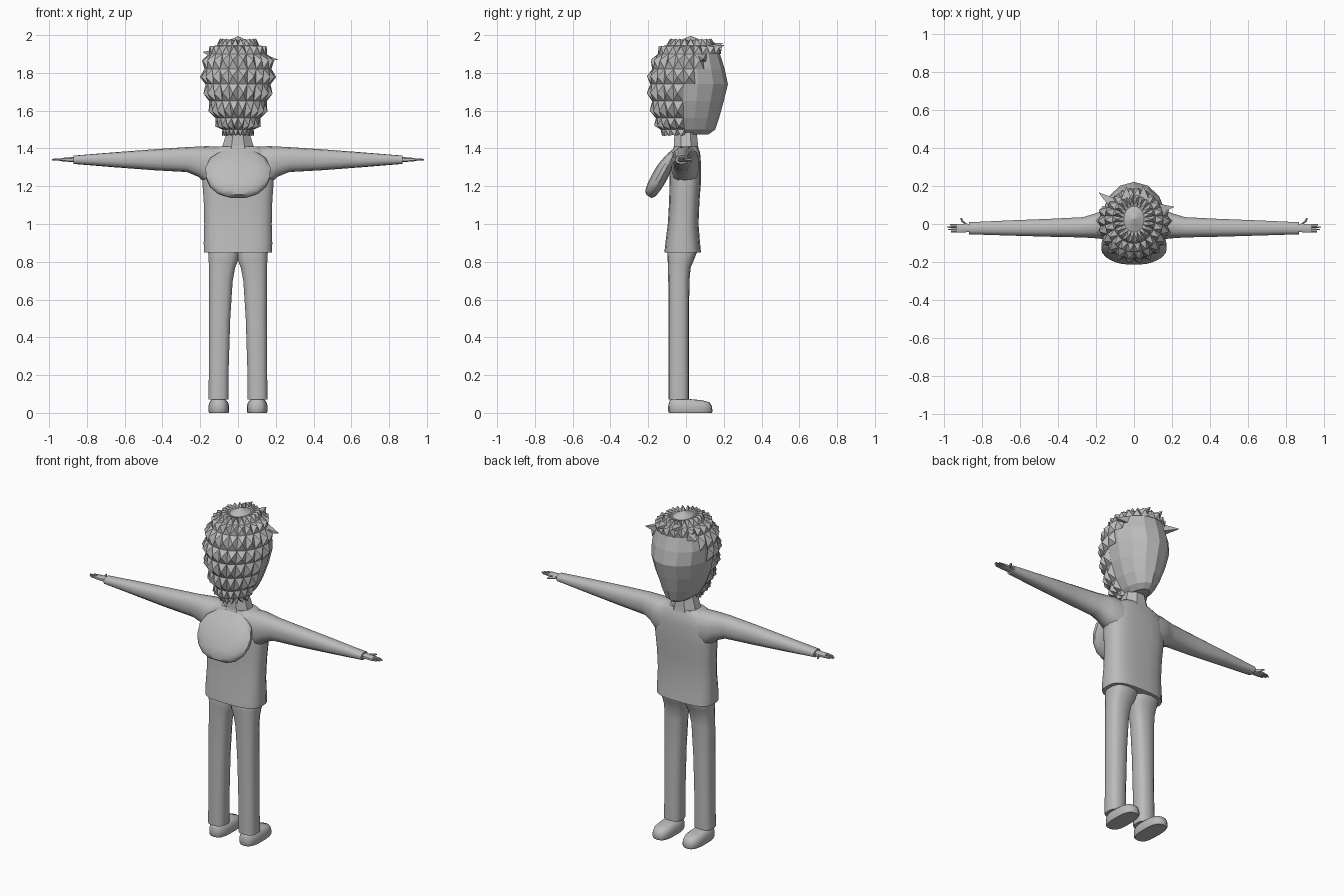
import bpy, bmesh, math
from mathutils import Vector as V

grey = bpy.data.materials.new("plain grey")
grey.diffuse_color = (0.5, 0.5, 0.5, 1)


def finish(name, bm, smooth=False, mirror=False):
    me = bpy.data.meshes.new(name)
    bm.to_mesh(me)
    bm.free()
    ob = bpy.data.objects.new(name, me)
    bpy.context.collection.objects.link(ob)
    me.materials.append(grey)
    bpy.context.view_layer.objects.active = ob
    ob.select_set(True)
    if smooth:
        bpy.ops.object.shade_smooth_by_angle(angle=math.radians(50))
    ob.select_set(False)
    if mirror:
        ob.modifiers.new("mirror", 'MIRROR')
    return ob


def loft(rings, n=12, p=2.0, bm=None):
    """Closed skin over superellipse rings given as (centre, half axis a, half axis b)."""
    bm = bm or bmesh.new()
    pw = lambda t: math.copysign(abs(t) ** (2 / p), t)
    rows, faces = [], []
    for c, a, b in rings:
        rows.append([])
        for i in range(n):
            t = 2 * math.pi * (i + 0.5) / n
            rows[-1].append(bm.verts.new(V(c) + V(a) * pw(math.cos(t)) + V(b) * pw(math.sin(t))))
    for r, s in zip(rows, rows[1:]):
        for i in range(n):
            j = (i + 1) % n
            faces.append(bm.faces.new((r[i], r[j], s[j], s[i])))
    faces += [bm.faces.new(rows[0][::-1]), bm.faces.new(rows[-1])]
    bmesh.ops.recalc_face_normals(bm, faces=faces)
    return bm


def level(z, x0, x1, y0, y1):
    """Horizontal ring from its extents."""
    return ((x0 + x1) / 2, (y0 + y1) / 2, z), ((x1 - x0) / 2, 0, 0), (0, (y1 - y0) / 2, 0)


def across(x, y0, y1, z0, z1):
    """Ring facing along x from its extents."""
    return (x, (y0 + y1) / 2, (z0 + z1) / 2), (0, (y1 - y0) / 2, 0), (0, 0, (z1 - z0) / 2)


# Head: faceted loft, face towards +y
skull = [(1.475, .05, -.09, .12), (1.50, .08, -.13, .155), (1.56, .115, -.155, .175),
         (1.65, .15, -.175, .20), (1.74, .17, -.185, .222), (1.82, .175, -.175, .205),
         (1.90, .15, -.145, .18), (1.945, .11, -.10, .15), (1.968, .05, -.04, .09)]
finish("head", loft([level(z, -w, w, b, f) for z, w, b, f in skull], 14))

# Hair: same shell, face opening removed, every facet raised to a spike
bm = loft([level(z, -w - .004, w + .004, b - .004, f + .004) for z, w, b, f in skull], 22)


def is_face(f):
    c = f.calc_center_median()
    edge = 0.0 if c.z < 1.75 else 0.07 if c.z < 1.82 else 0.11 if c.z < 1.89 else 1
    return c.y > edge or c.z < 1.48


bmesh.ops.delete(bm, geom=[f for f in bm.faces if is_face(f)], context='FACES')
bmesh.ops.poke(bm, faces=bm.faces[:], offset=0.028)
finish("spiky_hair", bm)

# Loose tufts along the hairline
bm = bmesh.new()
for base, tip in (((.13, .08, 1.88), (.21, .09, 1.87)), ((-.11, .11, 1.90), (-.185, .165, 1.91)),
                  ((.05, .13, 1.93), (.05, .20, 1.945)), ((-.04, .13, 1.94), (-.04, .195, 1.955))):
    b, t = V(base), V(tip)
    side = (t - b).cross(V((0, 0, 1))).normalized() * .04
    loft([(b, side, (0, 0, .03)), (t, side * .05, (0, 0, .002))], 4, bm=bm)
finish("hair_tufts", bm)

# Neck
finish("neck", loft([level(1.36, -.10, .10, -.085, .08), level(1.41, -.09, .09, -.07, .07),
                     level(1.50, -.06, .06, -.065, .06)], 8))

# Shirt body
finish("shirt_body", loft([
    level(.85, -.182, .182, -.115, .08), level(.90, -.183, .183, -.11, .075),
    level(1.0, -.18, .18, -.097, .067), level(1.12, -.183, .183, -.09, .072),
    level(1.22, -.19, .19, -.088, .08), level(1.32, -.19, .19, -.085, .08),
    level(1.38, -.165, .165, -.078, .075), level(1.41, -.11, .11, -.062, .06)], 20, 3), True)

# Sleeves
finish("sleeve", loft([
    across(.08, -.075, .07, 1.20, 1.41), across(.17, -.08, .07, 1.215, 1.412),
    across(.21, -.076, .055, 1.25, 1.41), across(.27, -.072, .037, 1.275, 1.407),
    across(.45, -.068, .028, 1.285, 1.395), across(.65, -.062, .02, 1.30, 1.38),
    across(.87, -.055, .01, 1.318, 1.362)], 14, 2.4), True, True)

# Hands: palm, four fingers, thumb
bm = loft([across(.85, -.042, -.002, 1.325, 1.356), across(.89, -.045, .002, 1.328, 1.354),
           across(.935, -.047, .002, 1.332, 1.350)], 8, 3)
for y, x in ((-.041, .965), (-.029, .98), (-.016, .986), (-.004, .97)):
    loft([across(.93, y - .006, y + .006, 1.334, 1.348),
          across(x, y - .004, y + .004, 1.337, 1.345)], 6, bm=bm)
loft([((.88, -.005, 1.34), (.012, 0, 0), (0, 0, .009)), ((.905, .015, 1.34), (.008, 0, 0), (0, 0, .008)),
      ((.912, .032, 1.34), (.005, 0, 0), (0, 0, .005))], 6, bm=bm)
finish("hand", bm, True, True)

# Hood hanging behind (-y), leaning outwards as it drops
hood = [(-.055, 1.385, .09, .02), (-.085, 1.345, .15, .03), (-.115, 1.295, .175, .04),
        (-.142, 1.245, .172, .043), (-.168, 1.20, .15, .04), (-.187, 1.165, .11, .033),
        (-.198, 1.147, .06, .018)]
finish("hood", loft([((0, y, z), (w, 0, 0), (0, -.83 * t, .55 * t)) for y, z, w, t in hood], 16, 2.3), True)

# Trouser legs, meeting at the hips
finish("trouser_leg", loft([
    level(.07, .05, .157, -.093, .016), level(.25, .048, .155, -.093, .016),
    level(.50, .040, .154, -.093, .016), level(.70, .027, .154, -.094, .018),
    level(.77, .013, .155, -.095, .025), level(.81, -.003, .157, -.097, .042),
    level(.86, -.01, .160, -.10, .062), level(.90, -.01, .155, -.09, .06)], 14, 2.7), True, True)

# Shoes, toes towards +y
finish("shoe", loft([
    level(0, .05, .153, -.09, .136), level(.008, .046, .157, -.094, .14),
    level(.035, .046, .157, -.094, .138), level(.056, .052, .152, -.09, .125),
    level(.067, .062, .143, -.085, .085), level(.075, .072, .135, -.075, .0)], 18, 2.8), True, True)
